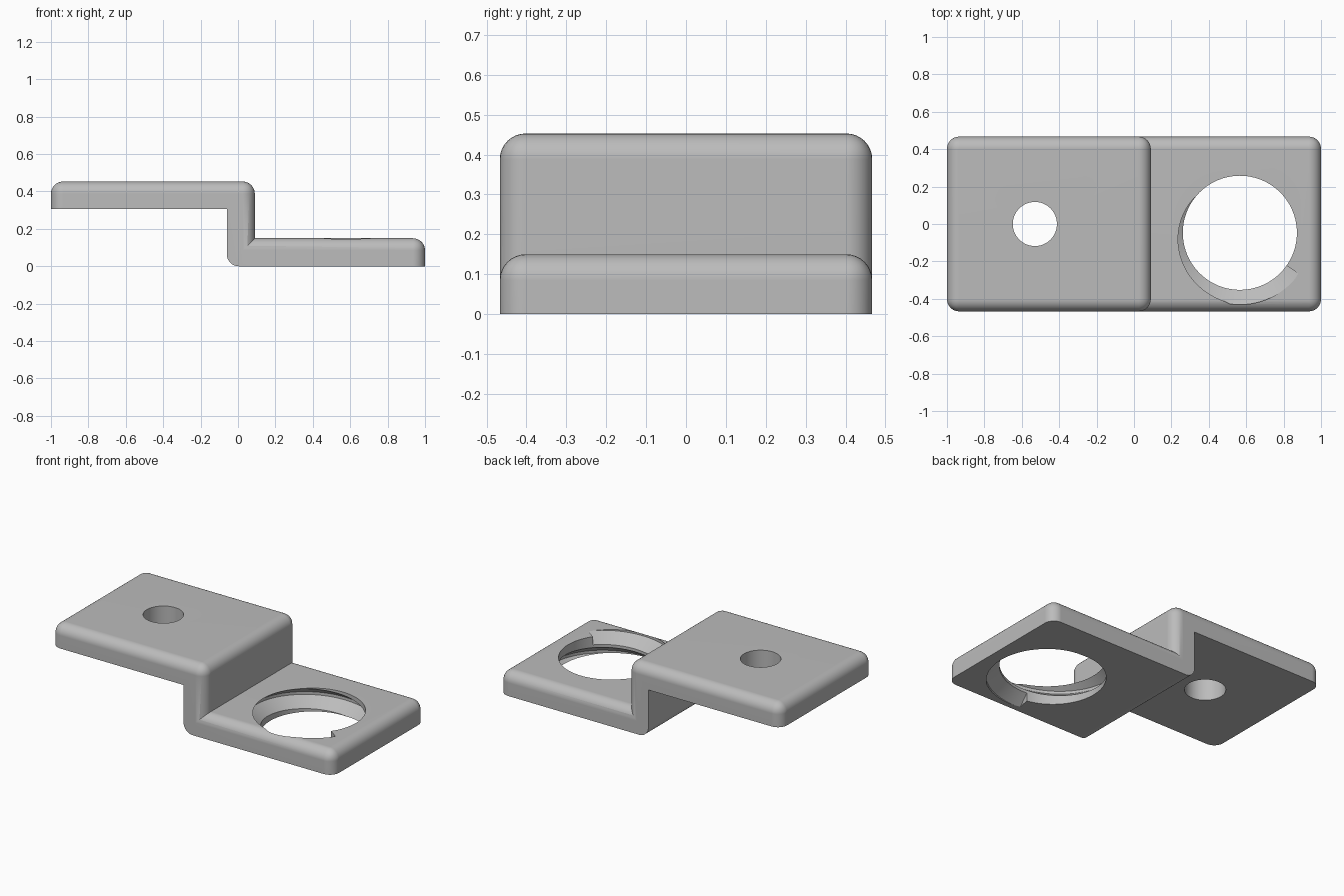
import bpy
import bmesh
from math import cos, sin, radians

if "Cube" in bpy.data.objects:
    bpy.data.objects.remove(bpy.data.objects["Cube"])

HALF_DEPTH = 0.467
THICK = 0.15
TOP = 0.453
UNDER = 0.305
WALL_IN, WALL_OUT = -0.06, 0.09
FILLET = 0.065

grey = bpy.data.materials.new("plain_grey")
grey.use_nodes = True
colour = (0.5, 0.5, 0.5, 1)
grey.diffuse_color = colour
grey.node_tree.nodes["Principled BSDF"].inputs["Base Color"].default_value = colour


def finish(bm, name):
    bmesh.ops.recalc_face_normals(bm, faces=bm.faces)
    mesh = bpy.data.meshes.new(name)
    bm.to_mesh(mesh)
    bm.free()
    mesh.materials.append(grey)
    obj = bpy.data.objects.new(name, mesh)
    bpy.context.collection.objects.link(obj)
    return obj


def filleted_extrusion(name, profile, rounded):
    """Extrude an x-z profile along y, then round the edges the rule picks."""
    bm = bmesh.new()
    face = bm.faces.new([bm.verts.new((x, -HALF_DEPTH, z)) for x, z in profile])
    new = bmesh.ops.extrude_face_region(bm, geom=[face])["geom"]
    moved = [v for v in new if isinstance(v, bmesh.types.BMVert)]
    bmesh.ops.translate(bm, verts=moved, vec=(0, 2 * HALF_DEPTH, 0))
    edges = [e for e in bm.edges if rounded(*[v.co for v in e.verts])]
    bmesh.ops.bevel(bm, geom=edges, offset=FILLET, offset_type='OFFSET',
                    segments=8, profile=0.5, affect='EDGES', clamp_overlap=True)
    return finish(bm, name)


def near(a, b):
    return abs(a - b) < 1e-4


def both(a, b, axis, value):
    return near(a[axis], value) and near(b[axis], value)


def cylinder(name, x, y, z, radius, height, sides):
    bm = bmesh.new()
    bmesh.ops.create_cone(bm, cap_ends=True, segments=sides, radius1=radius,
                          radius2=radius, depth=height)
    bmesh.ops.translate(bm, verts=bm.verts, vec=(x, y, z))
    return finish(bm, name)


def combine(target, other, operation):
    mod = target.modifiers.new("combine", 'BOOLEAN')
    mod.operation = operation
    mod.solver = 'EXACT'
    mod.object = other
    bpy.context.view_layer.objects.active = target
    bpy.ops.object.modifier_apply(modifier=mod.name)
    bpy.data.objects.remove(other)


# Upper plate with the upright wall
bracket = filleted_extrusion(
    "step_bracket",
    [(-1, UNDER), (-1, TOP), (WALL_OUT, TOP), (WALL_OUT, 0), (WALL_IN, 0), (WALL_IN, UNDER)],
    lambda a, b: both(a, b, 2, TOP)
    or (near(a.y, b.y) and (both(a, b, 0, -1) or both(a, b, 0, WALL_OUT)))
    or (both(a, b, 0, WALL_IN) and both(a, b, 2, 0)))

# Lower plate
lower = filleted_extrusion(
    "lower_plate",
    [(0.015, 0), (0.015, THICK), (1, THICK), (1, 0)],
    lambda a, b: (both(a, b, 2, THICK) and not both(a, b, 0, 0.015))
    or (near(a.y, b.y) and both(a, b, 0, 1)))
combine(bracket, lower, 'UNION')

# Plain bolt hole and large bore
BORE_X, BORE_Y, BORE_R = 0.566, -0.047, 0.305
combine(bracket, cylinder("bolt_hole", -0.53, 0, 0.38, 0.118, 0.4, 64), 'DIFFERENCE')
combine(bracket, cylinder("bore", BORE_X, BORE_Y, 0.075, BORE_R, 0.4, 96), 'DIFFERENCE')

# Helical thread groove in the bore
PITCH = 0.146
ROOT_R = BORE_R + 0.541 * PITCH
MID, START, END, STEP = 112, -101, 325, 3
wide, narrow = 0.4375 * PITCH, 0.0625 * PITCH
section = [(BORE_R - 0.03, -wide), (BORE_R, -wide), (ROOT_R, -narrow),
           (ROOT_R, narrow), (BORE_R, wide), (BORE_R - 0.03, wide)]
bm = bmesh.new()
rings = []
for angle in range(START, END + 1, STEP):
    t = radians(angle)
    z = THICK / 2 + PITCH * (angle - MID) / 360
    rings.append([bm.verts.new((BORE_X + r * cos(t), BORE_Y + r * sin(t), z + h))
                  for r, h in section])
for a, b in zip(rings, rings[1:]):
    for i in range(len(section)):
        j = (i + 1) % len(section)
        bm.faces.new((a[i], a[j], b[j], b[i]))
bm.faces.new(rings[0])
bm.faces.new(rings[-1])
combine(bracket, finish(bm, "thread_groove"), 'DIFFERENCE')

# Smooth fillets and bores, crisp edges
bpy.ops.object.select_all(action='DESELECT')
bracket.select_set(True)
bpy.context.view_layer.objects.active = bracket
bpy.ops.object.shade_smooth_by_angle(angle=radians(30))
weighted = bracket.modifiers.new("even_shading", 'WEIGHTED_NORMAL')
weighted.keep_sharp = True
